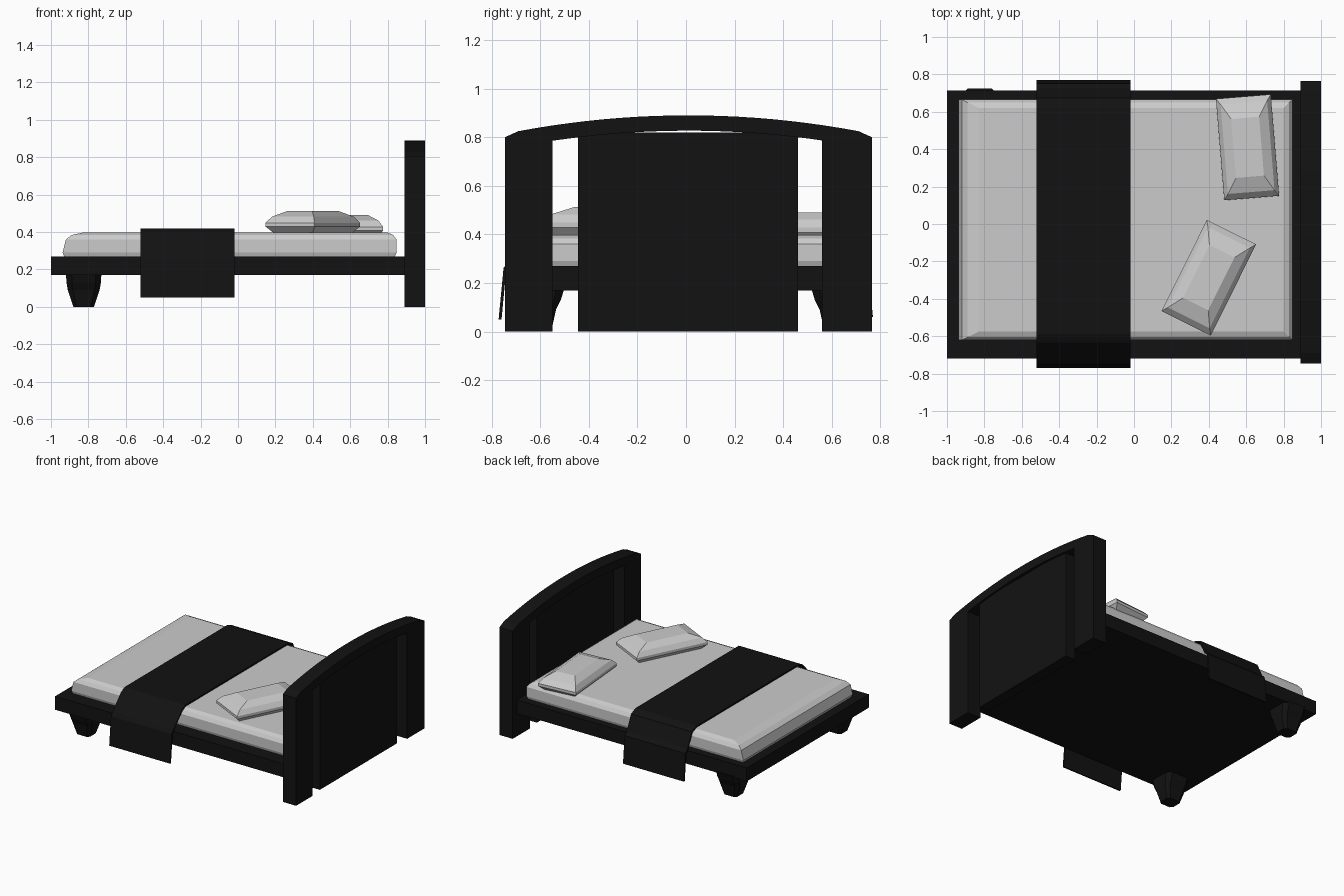
import bpy, bmesh
from math import radians
from mathutils import Matrix

if "Cube" in bpy.data.objects:
    bpy.data.objects.remove(bpy.data.objects["Cube"])

black = bpy.data.materials.new("black_paint")
black.diffuse_color = (0.006, 0.006, 0.006, 1)
black.use_nodes = True
black.node_tree.nodes["Principled BSDF"].inputs["Base Color"].default_value = black.diffuse_color


def finish(name, bm, mat=None):
    bmesh.ops.recalc_face_normals(bm, faces=bm.faces)
    me = bpy.data.meshes.new(name)
    bm.to_mesh(me)
    bm.free()
    ob = bpy.data.objects.new(name, me)
    bpy.context.collection.objects.link(ob)
    if mat:
        me.materials.append(mat)
    return ob


def box(name, x0, x1, y0, y1, z0, z1, mat=None):
    bm = bmesh.new()
    bmesh.ops.create_cube(bm, size=1)
    for v in bm.verts:
        v.co = ((x0 + x1) / 2 + v.co.x * (x1 - x0),
                (y0 + y1) / 2 + v.co.y * (y1 - y0),
                (z0 + z1) / 2 + v.co.z * (z1 - z0))
    return finish(name, bm, mat)


def loft(name, rings, mat=None, matrix=None):
    """Join closed rings of points, capped at both ends."""
    bm = bmesh.new()
    loops = [[bm.verts.new(p) for p in r] for r in rings]
    n = len(loops[0])
    for a, b in zip(loops, loops[1:]):
        for i in range(n):
            j = (i + 1) % n
            bm.faces.new((a[i], a[j], b[j], b[i]))
    bm.faces.new(loops[0])
    bm.faces.new(loops[-1])
    if matrix:
        bm.transform(matrix)
    return finish(name, bm, mat)


def rect(x0, x1, y0, y1, z):
    return [(x0, y0, z), (x1, y0, z), (x1, y1, z), (x0, y1, z)]


def octagon(cx, cy, hx, hy, z, k=0.68):
    pts = [(1, -k), (1, k), (k, 1), (-k, 1), (-1, k), (-1, -k), (-k, -1), (k, -1)]
    return [(cx + hx * a, cy + hy * b, z) for a, b in pts]


# Bed base
box("bed_frame", -1.0, 0.90, -0.72, 0.715, 0.17, 0.27, black)

# Tapered front feet
for side, cy in (("near", -0.605), ("far", 0.62)):
    loft(f"foot_{side}", [octagon(-0.825, cy, hx, hy, z) for hx, hy, z in
         ((0.055, 0.05, 0), (0.085, 0.07, 0.09), (0.092, 0.09, 0.13), (0.095, 0.105, 0.18))], black)

# Mattress with softened upper edge
loft("mattress", [
    rect(-0.925, 0.835, -0.61, 0.655, 0.26),
    rect(-0.938, 0.848, -0.62, 0.665, 0.29),
    rect(-0.92, 0.848, -0.62, 0.665, 0.36),
    rect(-0.89, 0.83, -0.605, 0.65, 0.384),
    rect(-0.83, 0.80, -0.575, 0.62, 0.397)])

# Headboard posts joined by an arched rail
C = 0.01


def arch(y, top):
    return top - 0.133 * (y - C) ** 2


N = 20
outer = [(-0.745, 0)] + [(-0.745, 0.80)]
outer += [(y, arch(y, 0.89)) for y in (-0.69 + 1.40 * i / N for i in range(N + 1))]
outer += [(0.765, 0.80), (0.765, 0)]
inner = [(0.56, 0)] + [(y, arch(y, 0.827)) for y in (0.56 - 1.11 * i / N for i in range(N + 1))] + [(-0.55, 0)]
loft("headboard_arch", [[(x, y, z) for y, z in outer + inner] for x in (0.89, 1.0)], black)

# Recessed centre panel
box("headboard_panel", 0.905, 0.985, -0.445, 0.46, 0, 0.82, black)

# Draped blanket
profile = [(-0.765, 0.05), (-0.745, 0.26), (-0.725, 0.285), (-0.63, 0.39), (-0.59, 0.412),
           (0.62, 0.412), (0.67, 0.39), (0.72, 0.285), (0.745, 0.26), (0.763, 0.06)]
bm = bmesh.new()
cols = [[bm.verts.new((x, y, z)) for y, z in profile] for x in (-0.52, -0.02)]
for i in range(len(profile) - 1):
    bm.faces.new((cols[0][i], cols[1][i], cols[1][i + 1], cols[0][i + 1]))
blanket = finish("blanket", bm, black)
sol = blanket.modifiers.new("thickness", "SOLIDIFY")
sol.thickness = 0.012
sol.offset = 0

# Faceted pillows
shape = [(0.115, 0.235, 0), (0.147, 0.272, 0.035), (0.147, 0.272, 0.055),
         (0.125, 0.24, 0.088), (0.075, 0.158, 0.118)]
for name, loc, ang in (("pillow_far", (0.607, 0.41, 0.373), 4.7),
                       ("pillow_near", (0.40, -0.287, 0.394), -26.5)):
    loft(name, [rect(-w, w, -l, l, z) for w, l, z in shape],
         matrix=Matrix.Translation(loc) @ Matrix.Rotation(radians(ang), 4, 'Z'))
